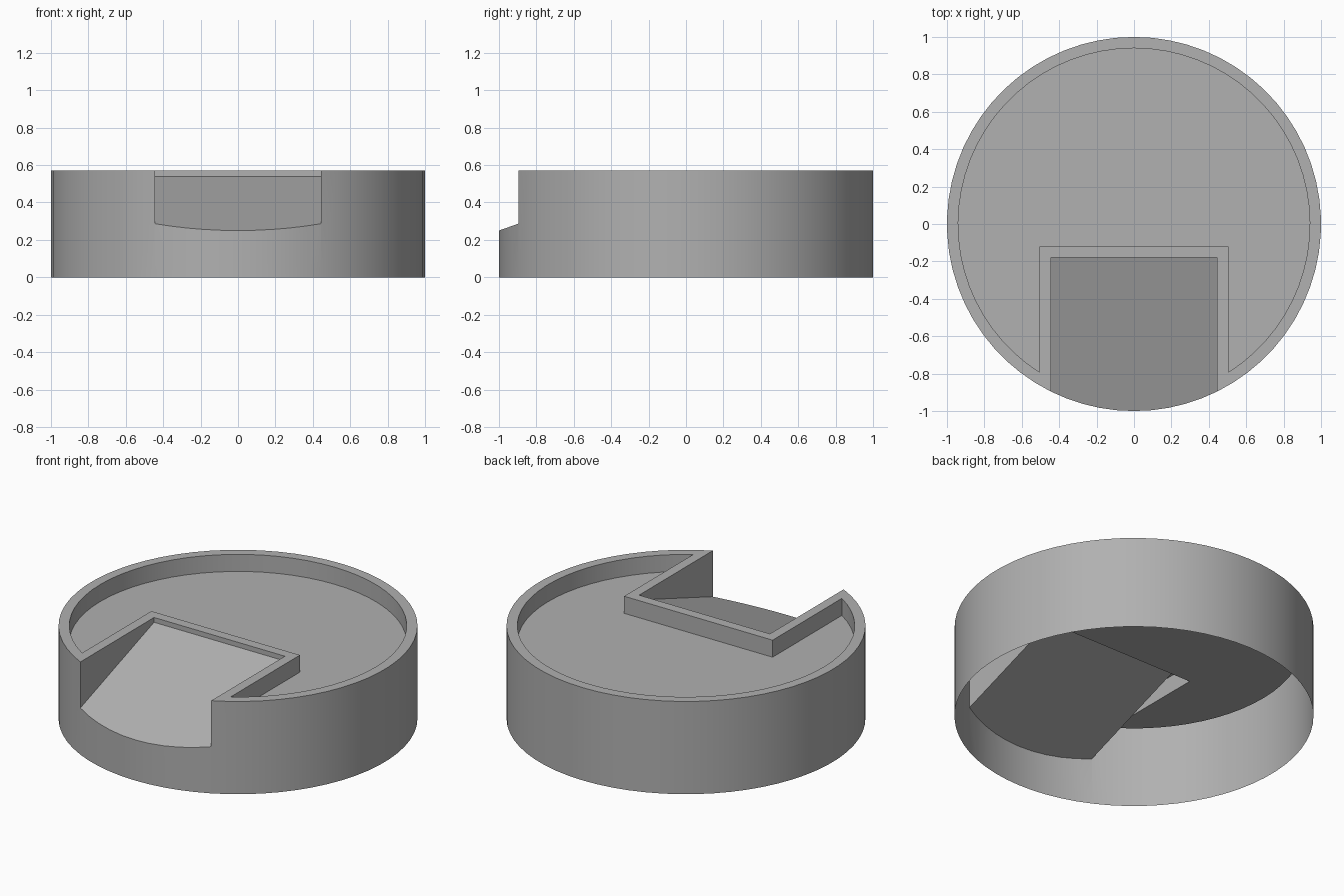
import bpy, bmesh, math

if "Cube" in bpy.data.objects:
    bpy.data.objects.remove(bpy.data.objects["Cube"])

R, RIM = 1.0, 0.06            # outer radius, rim width
TOP, FLOOR = 0.57, 0.465      # rim height, recessed floor height
SLOT_X, SLOT_Y = 0.445, -0.18 # half width and back edge of the slot
N = 56                        # segments round the back arc

# Mid grey for the whole model
grey = bpy.data.materials.new("mid_grey")
grey.diffuse_color = (0.44, 0.44, 0.44, 1)
grey.use_nodes = True
grey.node_tree.nodes["Principled BSDF"].inputs["Base Color"].default_value = grey.diffuse_color


def ramp_z(y):
    return 0.25 + (y + 1.0) * 0.354


def arc(r, a0, a1, n):
    return [(r * math.cos(a0 + (a1 - a0) * i / n),
             r * math.sin(a0 + (a1 - a0) * i / n)) for i in range(n + 1)]


def back_arc(r, half):
    """Counter-clockwise arc round the back, broken by the front slot."""
    g = math.asin(half / r)
    return arc(r, -math.pi / 2 + g, 1.5 * math.pi - g, N)


def at(points, z):
    return [(x, y, z(y) if callable(z) else z) for x, y in points]


def strip(a, b, closed=False):
    """Quads joining two equally long rows of points."""
    n = len(a)
    return [(a[i], a[(i + 1) % n], b[(i + 1) % n], b[i])
            for i in range(n if closed else n - 1)]


def make(name, faces, smooth=False):
    bm = bmesh.new()
    for f in faces:
        bm.faces.new([bm.verts.new(p) for p in f])
    bmesh.ops.remove_doubles(bm, verts=bm.verts, dist=1e-5)
    bmesh.ops.triangulate(bm, faces=[f for f in bm.faces if len(f.verts) > 4])
    mesh = bpy.data.meshes.new(name)
    bm.to_mesh(mesh)
    bm.free()
    mesh.materials.append(grey)
    obj = bpy.data.objects.new(name, mesh)
    bpy.context.collection.objects.link(obj)
    if smooth:
        bpy.ops.object.select_all(action='DESELECT')
        obj.select_set(True)
        bpy.context.view_layer.objects.active = obj
        bpy.ops.object.shade_smooth_by_angle(angle=math.radians(30))
    return obj


# Plan outlines: the C-shaped tray edge outside and inside the rim
outer_arc = back_arc(R, SLOT_X)
slot_back = [(-SLOT_X, SLOT_Y), (SLOT_X, SLOT_Y)]
outer = outer_arc + slot_back
inner_x, inner_y = SLOT_X + RIM, SLOT_Y + RIM
inner = back_arc(R - RIM, inner_x) + [(-inner_x, inner_y), (inner_x, inner_y)]
g = math.asin(SLOT_X / R)
front_arc = arc(R, -math.pi / 2 - g, -math.pi / 2 + g, 10)

# Outer wall, low under the slot opening, open underneath
make("outer_wall",
     strip(at(outer_arc, 0), at(outer_arc, TOP))
     + strip(at(front_arc, 0), at(front_arc, ramp_z)), smooth=True)

# Flat rim round the tray and the slot
make("rim", strip(at(outer, TOP), at(inner, TOP), closed=True))

# Inside wall of the recess and its floor
make("recess_wall", strip(at(inner, TOP), at(inner, FLOOR), closed=True), smooth=True)
make("tray_floor", [at(inner, FLOOR)])

# Slot side walls, back step and sloping ramp
slot = [outer_arc[-1]] + slot_back + [outer_arc[0]]
make("slot_walls", strip(at(slot, ramp_z), at(slot, TOP)))
make("ramp", [at(front_arc + slot_back[::-1], ramp_z)])
